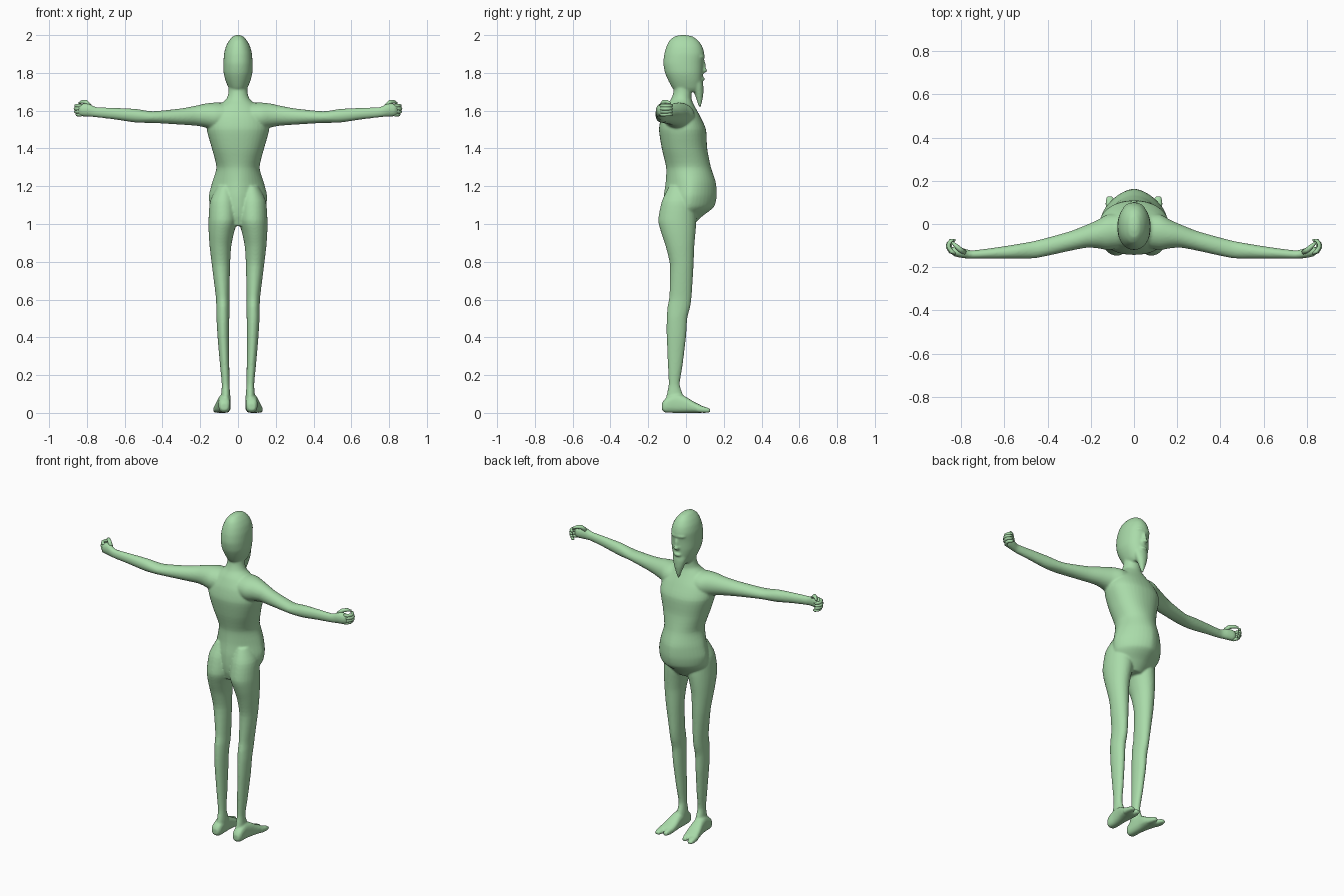
import bpy, bmesh, math
from mathutils import Vector, Matrix

skin = bpy.data.materials.new("soft green")
skin.diffuse_color = (0.40, 0.71, 0.40, 1)


def spline(rows, steps=4):
    # smooth in-between rows (damped Catmull-Rom)
    out = []
    for i in range(len(rows) - 1):
        p0, p1, p2, p3 = (rows[max(i - 1, 0)], rows[i], rows[i + 1], rows[min(i + 2, len(rows) - 1)])
        for s in range(steps):
            t = s / steps
            h = (2*t**3 - 3*t**2 + 1, t**3 - 2*t**2 + t, 3*t**2 - 2*t**3, t**3 - t**2)
            out.append([h[0]*b + h[1]*(c - a)*0.35 + h[2]*c + h[3]*(d - b)*0.35
                        for a, b, c, d in zip(p0, p1, p2, p3)])
    return out + [list(rows[-1])]


def loft(bm, axis, rows, sx=1, n=28, p=2.0):
    # row = position on axis, min/max of the other two axes, optional roundness
    rings = []
    for r in spline([tuple(r) + ((p,) if len(r) == 5 else ()) for r in rows]):
        t, a0, a1, b0, b1, e = r
        ring = []
        for k in range(n):
            w = 2 * math.pi * k / n
            c, s = math.cos(w), math.sin(w)
            a = (a0 + a1)/2 + (a1 - a0)/2 * math.copysign(abs(c)**(2/e), c)
            b = (b0 + b1)/2 + (b1 - b0)/2 * math.copysign(abs(s)**(2/e), s)
            co = {'x': (t, a, b), 'y': (a, t, b), 'z': (a, b, t)}[axis]
            ring.append(bm.verts.new((co[0]*sx, co[1], co[2])))
        rings.append(ring)
    for A, B in zip(rings, rings[1:]):
        for k in range(n):
            bm.faces.new((A[k], A[(k+1) % n], B[(k+1) % n], B[k]))
    bm.faces.new(rings[0])
    bm.faces.new(rings[-1])


def blob(bm, loc, size):
    bmesh.ops.create_uvsphere(bm, u_segments=16, v_segments=10, radius=1,
                              matrix=Matrix.Translation(loc) @ Matrix.Diagonal((*size, 1)))


def tube(bm, pts, radii, n=10):
    # tapered finger along a path
    pts = [Vector(q) for q in pts]
    rings = []
    for i, q in enumerate(pts):
        d = (pts[min(i+1, len(pts)-1)] - pts[max(i-1, 0)]).normalized()
        u = d.cross(Vector((0, 0, 1))).normalized()
        v = d.cross(u)
        rings.append([bm.verts.new(q + radii[i]*(u*math.cos(2*math.pi*k/n) + v*math.sin(2*math.pi*k/n)))
                      for k in range(n)])
    for A, B in zip(rings, rings[1:]):
        for k in range(n):
            bm.faces.new((A[k], A[(k+1) % n], B[(k+1) % n], B[k]))
    bm.faces.new(rings[0])
    bm.faces.new(rings[-1])


def finish(bm, name, voxel=None, smooth=0):
    bmesh.ops.recalc_face_normals(bm, faces=bm.faces)
    me = bpy.data.meshes.new(name)
    bm.to_mesh(me)
    bm.free()
    me.materials.append(skin)
    me.shade_smooth()
    ob = bpy.data.objects.new(name, me)
    bpy.context.collection.objects.link(ob)
    if voxel:
        m = ob.modifiers.new("fuse", 'REMESH')
        m.mode, m.voxel_size, m.use_smooth_shade = 'VOXEL', voxel, True
        m = ob.modifiers.new("soften", 'SMOOTH')
        m.factor, m.iterations = 0.5, smooth
    return ob


body = bmesh.new()
# torso and neck: z, x range, y range, roundness
torso = [(0.99, .07, -.10, .035, 2), (1.04, .12, -.115, .085, 1.8), (1.09, .148, -.12, .148, 1.65),
         (1.15, .154, -.118, .163, 1.6), (1.22, .137, -.108, .158, 1.7), (1.30, .114, -.105, .132, 2),
         (1.40, .138, -.128, .112, 2.2), (1.50, .165, -.143, .106, 2.2), (1.57, .15, -.13, .075, 2.2),
         (1.625, .105, -.105, .045, 2), (1.66, .063, -.08, .03, 2), (1.70, .05, -.066, .03, 2),
         (1.78, .05, -.06, .03, 2)]
loft(body, 'z', [(z, -h, h, a, b, e) for z, h, a, b, e in torso], n=40)

for sx in (-1, 1):
    # leg: z, x range, y range
    loft(body, 'z', [(1.20, .03, .11, -.09, .03), (1.12, .008, .148, -.128, .05), (1.02, .004, .156, -.147, .055),
                     (.95, .022, .155, -.13, .05), (.88, .036, .15, -.107, .044), (.78, .042, .138, -.085, .04),
                     (.62, .045, .118, -.088, .03), (.56, .045, .115, -.098, .022), (.50, .046, .114, -.102, .007),
                     (.40, .047, .108, -.102, 0), (.25, .046, .095, -.096, -.018), (.15, .045, .086, -.092, -.033),
                     (.08, .04, .09, -.105, -.01), (.03, .045, .09, -.10, -.01)], sx)
    # foot and toes: y, x range, z range
    loft(body, 'y', [(-.128, .055, .09, .015, .05), (-.11, .042, .102, .002, .075), (-.06, .04, .104, 0, .10),
                     (-.01, .04, .112, 0, .09), (.04, .038, .124, 0, .06), (.08, .044, .13, 0, .04),
                     (.092, .05, .128, .003, .03)], sx, p=2.6)
    loft(body, 'y', [(.06, .042, .08, .002, .04), (.09, .046, .08, 0, .036), (.115, .054, .08, .003, .025)], sx, p=2.5)
    loft(body, 'y', [(.06, .084, .13, .002, .042), (.10, .088, .132, 0, .032), (.128, .098, .126, .003, .022)], sx, p=2.5)
    # arm and palm: x, y range, z range
    loft(body, 'x', [(.04, -.11, .05, 1.50, 1.64), (.12, -.12, .045, 1.495, 1.643), (.17, -.112, .018, 1.51, 1.638),
                     (.22, -.11, -.004, 1.52, 1.627), (.30, -.125, -.035, 1.526, 1.612), (.45, -.157, -.076, 1.535, 1.597),
                     (.54, -.161, -.093, 1.537, 1.609), (.65, -.161, -.11, 1.553, 1.615), (.75, -.161, -.122, 1.565, 1.619),
                     (.79, -.158, -.112, 1.568, 1.637), (.83, -.15, -.104, 1.57, 1.637), (.848, -.135, -.11, 1.58, 1.625)], sx)

# head: z, half width, y range
head = [(2.0, .012, -.03, 0), (1.992, .028, -.062, .036), (1.97, .048, -.088, .066), (1.94, .064, -.103, .086),
        (1.90, .074, -.115, .097), (1.85, .077, -.12, .092), (1.80, .076, -.111, .09), (1.76, .066, -.094, .087),
        (1.72, .05, -.072, .08), (1.70, .035, -.05, .07)]
loft(body, 'z', [(z, -h, h, a, b) for z, h, a, b in head], n=36, p=2.15)
# brow, nose, lips
blob(body, (0, .075, 1.885), (.05, .026, .014))
blob(body, (0, .09, 1.835), (.012, .014, .04))
blob(body, (0, .093, 1.813), (.018, .02, .013))
blob(body, (0, .084, 1.768), (.026, .016, .011))
# pointed beard
loft(body, 'z', [(1.765, -.045, .045, .02, .086), (1.73, -.042, .042, .03, .092), (1.69, -.03, .03, .045, .092),
                 (1.65, -.016, .016, .058, .086), (1.615, -.004, .004, .07, .077)])
finish(body, "body", 0.006, 5)

# curled fingers and thumbs
for sx, side in ((-1, "left"), (1, "right")):
    bm = bmesh.new()
    for i in range(4):
        z, o = 1.626 - .0155*i, (0, .004, .002, -.006)[i]
        tube(bm, [(sx*(x + o), y, z) for x, y in
                  ((.825, -.134), (.845, -.127), (.857, -.108), (.856, -.09), (.843, -.076), (.832, -.074))],
             (.009, .010, .0095, .009, .008, .004))
    tube(bm, [(sx*.785, -.132, 1.625), (sx*.805, -.118, 1.645), (sx*.825, -.1, 1.647), (sx*.842, -.084, 1.64)],
         (.012, .012, .010, .005))
    finish(bm, side + "_fingers")
